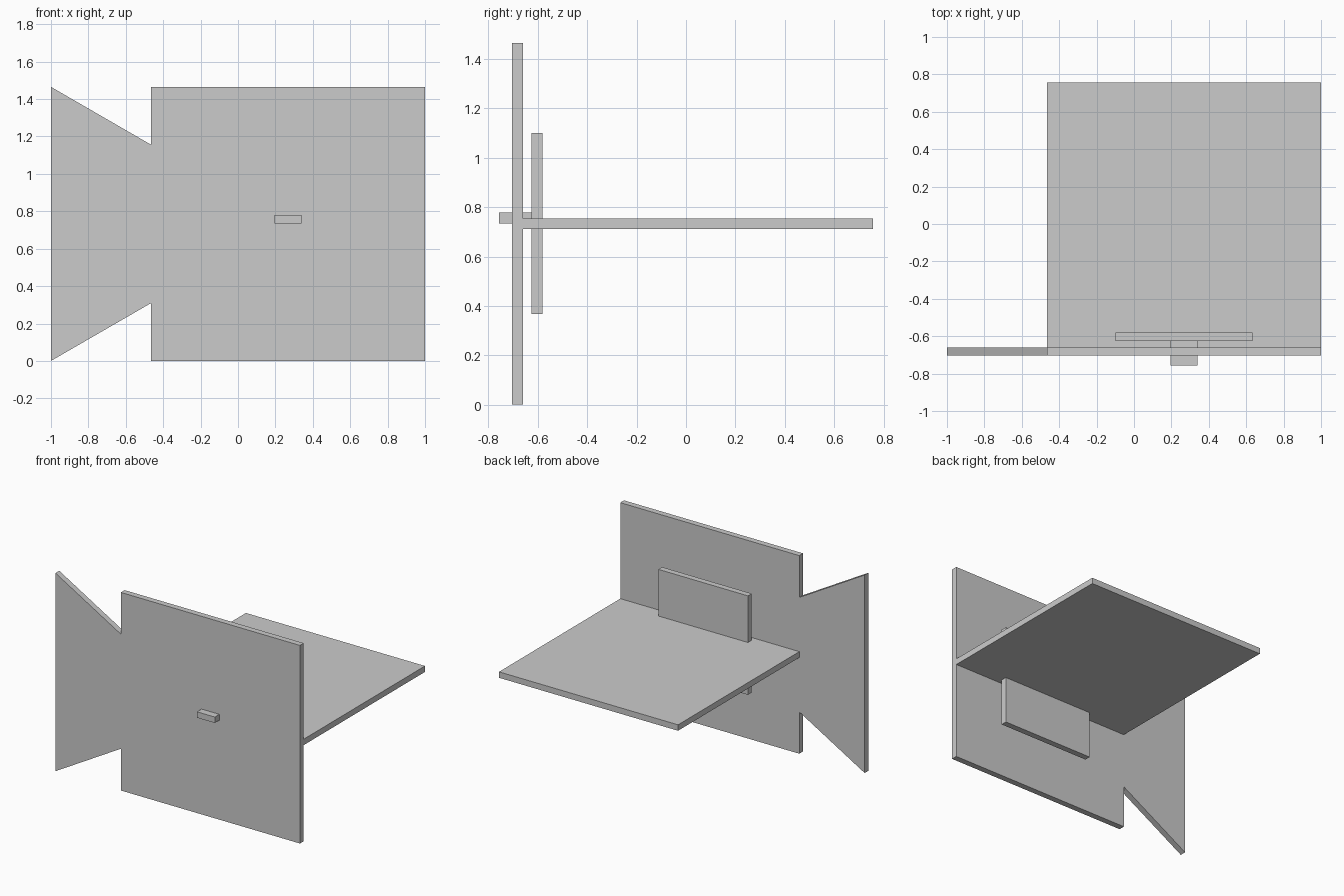
import bpy, bmesh

if "Cube" in bpy.data.objects:
    bpy.data.objects.remove(bpy.data.objects["Cube"])


def box(name, x, y, z):
    """Box spanning the (min, max) ranges on each axis."""
    return prism(name, [(x[0], z[0]), (x[1], z[0]), (x[1], z[1]), (x[0], z[1])], y)


def prism(name, outline, y):
    """Extrude an x-z outline through the y range."""
    bm = bmesh.new()
    face = bm.faces.new([bm.verts.new((px, y[0], pz)) for px, pz in outline])
    new = bmesh.ops.extrude_face_region(bm, geom=[face])["geom"]
    verts = [v for v in new if isinstance(v, bmesh.types.BMVert)]
    bmesh.ops.translate(bm, verts=verts, vec=(0, y[1] - y[0], 0))
    bmesh.ops.recalc_face_normals(bm, faces=bm.faces)
    mesh = bpy.data.meshes.new(name)
    bm.to_mesh(mesh)
    bm.free()
    obj = bpy.data.objects.new(name, mesh)
    bpy.context.collection.objects.link(obj)
    return obj


S = 1.465      # side of the large square plates
L = 1 - S      # left edge of the square plates

# upright plate: square body with a flared tail
prism("upright_plate_with_tail",
      [(L, 0), (1, 0), (1, S), (L, S), (L, 1.156), (-1, S), (-1, 0), (L, 0.309)],
      (-0.704, -0.66))

# horizontal plate reaching back from the middle of the upright one
box("horizontal_plate", (L, 1), (-0.704, 0.757), (0.711, 0.755))

# smaller square panel behind the upright plate
box("small_panel", (-0.1, 0.633), (-0.625, -0.581), (0.368, 1.1))

# short tab passing through the upright plate
box("front_tab", (0.194, 0.34), (-0.757, -0.611), (0.735, 0.779))
